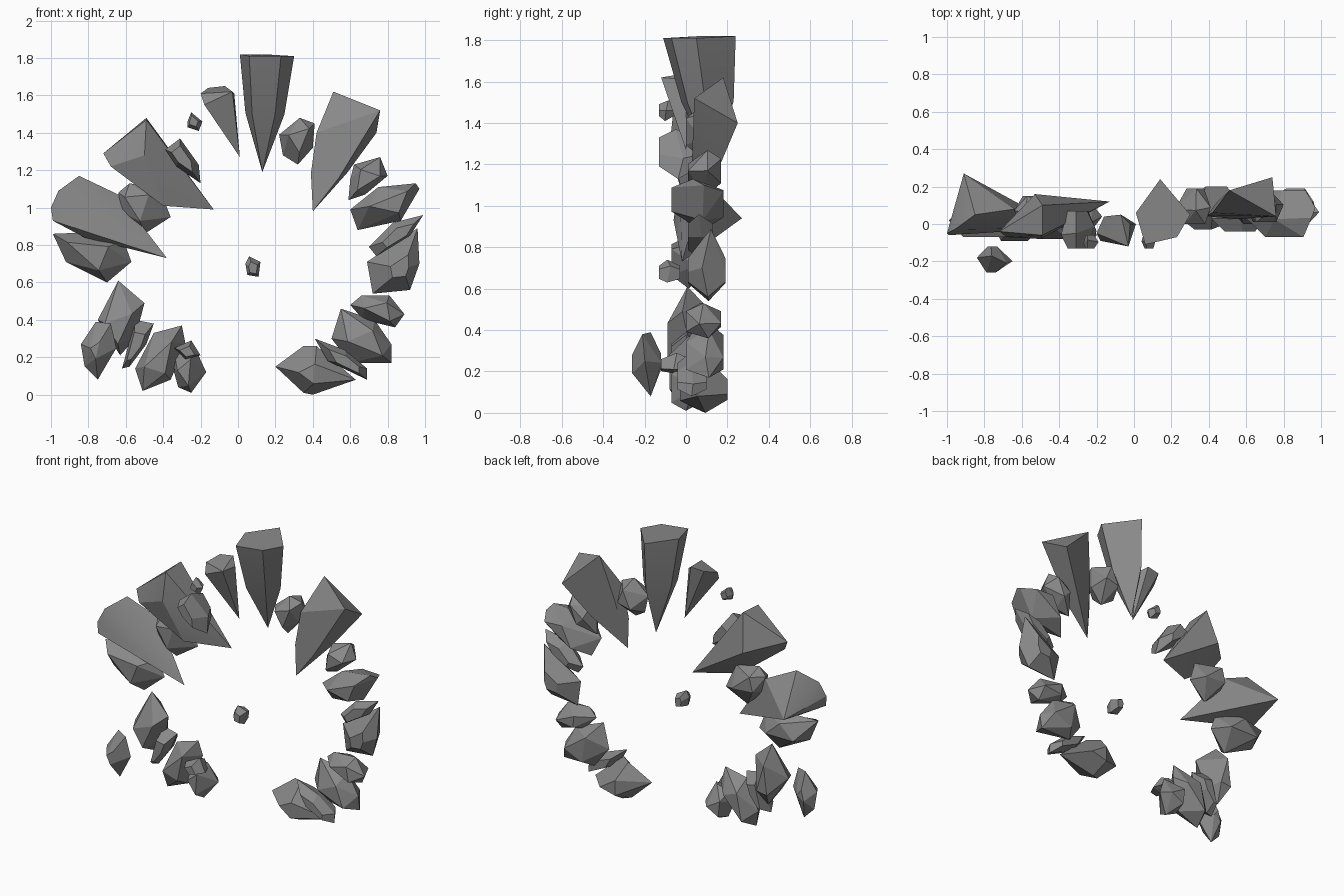
import bpy
import bmesh
import random
from math import radians
from mathutils import Vector

random.seed(4)
RING_CENTRE = Vector((0, 0, 0.9))
if "Cube" in bpy.data.objects:
    bpy.data.objects.remove(bpy.data.objects["Cube"], do_unlink=True)

stone_grey = bpy.data.materials.new("stone_grey")
stone_grey.use_nodes = True
GREY = (0.25, 0.25, 0.25, 1)
stone_grey.diffuse_color = GREY
stone_grey.node_tree.nodes["Principled BSDF"].inputs["Base Color"].default_value = GREY


def hull_object(name, points, flatten, smooth_angle=None):
    """Wrap the points in a convex faceted skin."""
    bm = bmesh.new()
    for point in points:
        bm.verts.new(point)
    bmesh.ops.convex_hull(bm, input=bm.verts)
    loose = [v for v in bm.verts if not v.link_faces]
    bmesh.ops.delete(bm, geom=loose, context="VERTS")
    bmesh.ops.dissolve_limit(bm, angle_limit=radians(flatten), verts=bm.verts, edges=bm.edges)
    bmesh.ops.recalc_face_normals(bm, faces=bm.faces)
    mesh = bpy.data.meshes.new(name)
    bm.to_mesh(mesh)
    bm.free()
    mesh.materials.append(stone_grey)
    obj = bpy.data.objects.new(name, mesh)
    bpy.context.collection.objects.link(obj)
    if smooth_angle:
        bpy.ops.object.select_all(action="DESELECT")
        obj.select_set(True)
        bpy.context.view_layer.objects.active = obj
        bpy.ops.object.shade_smooth_by_angle(angle=radians(smooth_angle))


def chunk(name, front, back, *outline, facet=0.58):
    """Cut stone: an x-z outline as girdle, with front and back facets set towards the outer end."""
    middle, depth = (front + back) / 2, back - front
    ring = [Vector((x, middle + depth * random.uniform(-0.15, 0.15), z)) for x, z in outline]
    centre = sum(ring, Vector()) / len(ring)
    radius = sum((p - centre).length for p in ring) / len(ring)
    outward = (centre - RING_CENTRE).normalized() * radius * 0.12
    points = list(ring)
    for side, start in ((front, 0), (back, 1)):
        corners = ring[start::2] if len(ring) > 5 else ring
        for corner in corners:
            p = centre + outward + (corner - centre) * facet
            p.y = side
            points.append(p)
    hull_object(name, points, flatten=14)


def spike(name, tip, *end, bulge=0.62, along=0.45):
    """Long shard: a broad outer end tapering through a waist to the tip."""
    tip, end = Vector(tip), [Vector(p) for p in end]
    centre = sum(end, Vector()) / len(end)
    waist_centre = centre.lerp(tip, along)
    waist = [waist_centre + (p - centre) * bulge for p in end]
    hull_object(name, end + waist + [tip], flatten=5, smooth_angle=22)


# Long shards pointing into the ring
spike("top_spike", (0.13, 0.13, 1.19),
      (0.14, 0.24, 1.82), (0.3, 0.05, 1.81), (0.23, -0.07, 1.81),
      (0.06, -0.11, 1.81), (0.01, 0.06, 1.82), along=0.5, bulge=0.72)
spike("small_top_spike", (0.01, 0, 1.27),
      (-0.2, -0.05, 1.61), (-0.18, -0.09, 1.55), (-0.03, -0.12, 1.62),
      (-0.02, 0, 1.61), (-0.07, 0.05, 1.65), (-0.16, 0.04, 1.64), bulge=0.55)
spike("upper_left_spike", (0.4, 0.04, 0.98),
      (0.51, 0.18, 1.62), (0.76, 0.04, 1.52), (0.74, 0.25, 1.4),
      (0.67, 0.03, 1.36), (0.42, 0.06, 1.4), bulge=0.6, along=0.5)
spike("upper_right_spike", (-0.13, 0.12, 0.99),
      (-0.49, 0.1, 1.48), (-0.49, -0.06, 1.47), (-0.72, -0.04, 1.29), (-0.68, -0.07, 1.22),
      (-0.5, -0.08, 1.28), (-0.53, 0.16, 1.24), (-0.4, 0, 1.01), bulge=0.5)
spike("side_right_spike", (-0.38, -0.02, 0.73),
      (-1, -0.05, 1), (-0.96, -0.03, 1.09), (-0.85, 0.05, 1.17), (-0.91, 0.27, 0.94),
      (-0.99, -0.06, 0.93), (-0.82, 0, 0.84), (-0.64, 0.08, 1.07), bulge=0.45)

# Left side stones, from the top down
chunk("left_stone_top", 0, 0.19, (0.22, 1.39), (0.33, 1.48), (0.41, 1.45),
      (0.4, 1.32), (0.32, 1.23), (0.24, 1.28))
chunk("left_stone_upper", 0.01, 0.17, (0.62, 1.23), (0.76, 1.27), (0.8, 1.17),
      (0.68, 1.07), (0.59, 1.04), (0.6, 1.15))
chunk("left_stone_shoulder", -0.07, 0.18, (0.6, 0.99), (0.75, 1.11), (0.95, 1.13),
      (0.97, 1.1), (0.87, 0.93), (0.64, 0.88))
chunk("left_stone_sliver", 0.01, 0.13, (0.7, 0.79), (0.83, 0.92), (0.99, 0.96),
      (0.92, 0.85), (0.74, 0.74))
chunk("left_stone_middle", 0.01, 0.19, (0.69, 0.71), (0.96, 0.89), (0.97, 0.7),
      (0.92, 0.56), (0.72, 0.54), facet=0.35)
chunk("left_stone_lower", 0, 0.17, (0.6, 0.48), (0.66, 0.53), (0.81, 0.53),
      (0.89, 0.43), (0.84, 0.36), (0.67, 0.4))
chunk("left_stone_base", 0, 0.18, (0.5, 0.3), (0.55, 0.46), (0.73, 0.4),
      (0.82, 0.27), (0.82, 0.17), (0.6, 0.17))
chunk("left_stone_wedge", -0.04, 0.1, (0.41, 0.3), (0.57, 0.24), (0.69, 0.14),
      (0.69, 0.08), (0.48, 0.18))
chunk("left_stone_foot", -0.03, 0.2, (0.2, 0.15), (0.35, 0.26), (0.42, 0.26),
      (0.63, 0.08), (0.4, 0), (0.35, 0.01), facet=0.4)

# Right side stones, from the bottom up
chunk("right_stone_foot", -0.07, 0.1, (-0.35, 0.15), (-0.34, 0.22), (-0.23, 0.25),
      (-0.17, 0.12), (-0.25, 0.01), (-0.32, 0.04))
chunk("right_stone_chip", -0.12, 0.02, (-0.34, 0.25), (-0.25, 0.29),
      (-0.2, 0.21), (-0.28, 0.19))
chunk("right_stone_base", -0.08, 0.1, (-0.55, 0.14), (-0.45, 0.33), (-0.3, 0.37),
      (-0.28, 0.27), (-0.36, 0.08), (-0.51, 0.02))
chunk("right_stone_wedge", -0.07, 0.07, (-0.62, 0.14), (-0.55, 0.4), (-0.45, 0.38),
      (-0.49, 0.27), (-0.58, 0.15))
chunk("right_stone_lower", -0.09, 0.11, (-0.75, 0.4), (-0.64, 0.61), (-0.5, 0.49),
      (-0.55, 0.3), (-0.63, 0.21), (-0.68, 0.28))
chunk("right_stone_outlier", -0.26, -0.12, (-0.84, 0.27), (-0.76, 0.39), (-0.68, 0.38),
      (-0.65, 0.25), (-0.75, 0.08), (-0.82, 0.15), facet=0.3)
chunk("right_stone_middle", -0.07, 0.12, (-0.99, 0.86), (-0.75, 0.87), (-0.61, 0.82),
      (-0.57, 0.71), (-0.7, 0.6), (-0.92, 0.71))
chunk("right_stone_shoulder", 0, 0.15, (-0.64, 1.08), (-0.58, 1.13), (-0.42, 1.1),
      (-0.36, 0.95), (-0.5, 0.86), (-0.62, 0.97))
chunk("right_stone_upper", -0.13, 0.07, (-0.39, 1.31), (-0.31, 1.37), (-0.21, 1.23),
      (-0.2, 1.13), (-0.33, 1.22))

# Loose pebbles
chunk("pebble_top", -0.13, -0.06, (-0.27, 1.46), (-0.25, 1.51), (-0.19, 1.46),
      (-0.21, 1.41), (-0.27, 1.43))
chunk("pebble_centre", -0.13, -0.03, (0.04, 0.7), (0.06, 0.74), (0.12, 0.71),
      (0.11, 0.63), (0.05, 0.64))
